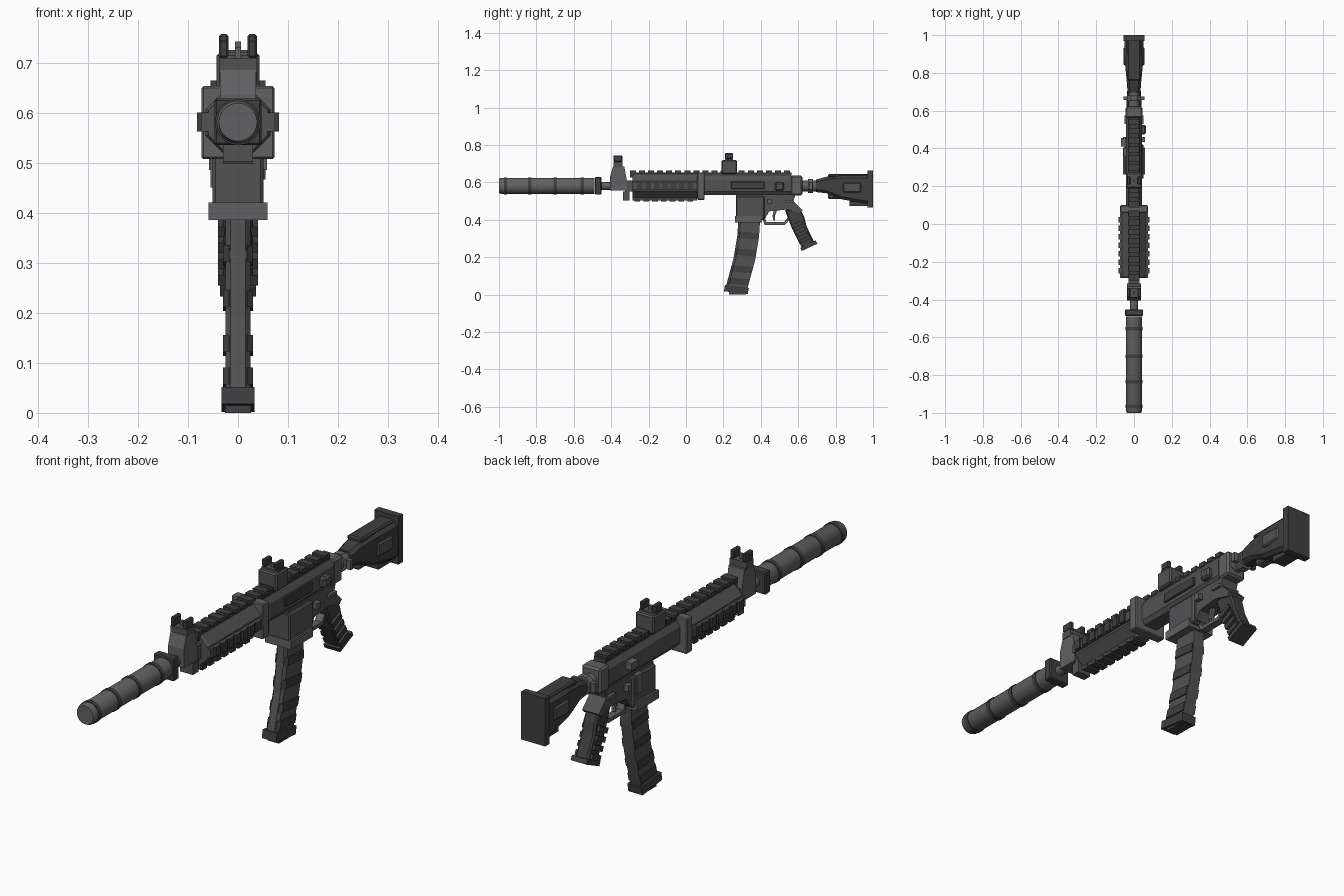
import bpy, bmesh, math
from mathutils import Vector


def tone(name, v):
    m = bpy.data.materials.new(name)
    m.diffuse_color = (v, v, v * 1.04, 1)
    return m


DARK, MID, LIGHT = tone("dark", 0.05), tone("mid", 0.085), tone("light", 0.12)


def finish(name, bm, mat, bevel=0):
    bmesh.ops.recalc_face_normals(bm, faces=bm.faces)
    me = bpy.data.meshes.new(name)
    bm.to_mesh(me)
    bm.free()
    ob = bpy.data.objects.new(name, me)
    bpy.context.collection.objects.link(ob)
    me.materials.append(mat)
    if bevel:
        b = ob.modifiers.new("chamfer", "BEVEL")
        b.width, b.segments, b.limit_method = bevel, 1, "ANGLE"
        b.angle_limit = math.radians(50)
    return ob


def loft(name, rings, mat=MID, bevel=0):
    """Closed solid through rings of equal point count."""
    bm = bmesh.new()
    vs = [[bm.verts.new(p) for p in r] for r in rings]
    n = len(vs[0])
    for a, b in zip(vs, vs[1:]):
        for i in range(n):
            bm.faces.new((a[i], a[(i + 1) % n], b[(i + 1) % n], b[i]))
    bm.faces.new(vs[0])
    bm.faces.new(vs[-1])
    return finish(name, bm, mat, bevel)


def side(name, pts, x0, x1, mat=MID, bevel=0):
    """Extrude a (y, z) side profile along x."""
    return loft(name, [[(x, y, z) for y, z in pts] for x in (x0, x1)], mat, bevel)


def box(name, x0, x1, y0, y1, z0, z1, mat=MID, bevel=0):
    return side(name, [(y0, z0), (y1, z0), (y1, z1), (y0, z1)], x0, x1, mat, bevel)


def lathe(name, prof, n=24, mat=LIGHT, zc=0.581, turn=0.0):
    """Round part along y from (y, radius) steps."""
    ob = loft(name, [[(r * math.cos(math.tau * i / n + turn), y, zc + r * math.sin(math.tau * i / n + turn))
                      for i in range(n)] for y, r in prof], mat)
    if n > 8:
        bpy.context.view_layer.objects.active = ob
        ob.select_set(True)
        bpy.ops.object.shade_smooth_by_angle()
        ob.select_set(False)
    return ob


# Suppressor, rings and barrel
lathe("suppressor", [(-1.0, 0.038), (-0.99, 0.043), (-0.49, 0.043)])
for i, y in enumerate((-0.965, -0.835, -0.70, -0.555)):
    lathe(f"suppressor_ring_{i}", [(y - 0.009, 0.046), (y + 0.009, 0.046)], mat=DARK)
box("suppressor_collar", -0.047, 0.047, -0.487, -0.452, 0.535, 0.628, DARK, 0.004)
lathe("barrel", [(-0.46, 0.021), (0.15, 0.021)], 16)

# Front sight and gas block
side("front_sight_base", [(-0.405, 0.557), (-0.315, 0.557), (-0.315, 0.605), (-0.33, 0.685),
                          (-0.39, 0.685), (-0.405, 0.635)], -0.036, 0.036, LIGHT)
box("gas_block_lug", -0.03, 0.03, -0.338, -0.302, 0.502, 0.55, MID)
box("gas_block", -0.03, 0.03, -0.325, -0.28, 0.55, 0.61, MID)


def sight_head(name, y0, y1, z0, z1):
    zm = z0 + 0.45 * (z1 - z0)
    box(name + "_block", -0.038, 0.038, y0, y1, z0, zm, MID)
    for s in (-1, 1):
        box(f"{name}_ear_{s}", *sorted((s * 0.019, s * 0.038)), y0, y1, zm, z1, DARK, 0.004)
    box(name + "_post", -0.006, 0.006, (y0 + y1) / 2 - 0.006, (y0 + y1) / 2 + 0.006, zm, z1 - 0.015, LIGHT)


sight_head("front_sight", -0.388, -0.34, 0.68, 0.745)

# Rear sight
box("rear_sight_base", -0.043, 0.043, 0.19, 0.272, 0.645, 0.72, MID, 0.006)
sight_head("rear_sight", 0.208, 0.252, 0.70, 0.757)

# Octagonal handguard with rails on four sides
lathe("handguard", [(-0.285, 0.064), (-0.275, 0.07), (0.075, 0.07)], 8, MID, 0.58, math.pi / 8)
box("handguard_rear_cap", -0.073, 0.073, 0.06, 0.1, 0.507, 0.653, LIGHT, 0.004)
for s in (-1, 1):
    box(f"side_rail_{s}", *sorted((s * 0.05, s * 0.074)), -0.285, 0.06, 0.562, 0.6, MID)
    for i in range(7):
        y = -0.262 + i * 0.045
        box(f"side_rail_tooth_{s}_{i}", *sorted((s * 0.07, s * 0.082)), y, y + 0.03, 0.562, 0.6, DARK)
box("bottom_rail", -0.028, 0.028, -0.285, 0.06, 0.504, 0.53, MID)
for i in range(7):
    y = -0.275 + i * 0.047
    box(f"bottom_rail_tooth_{i}", -0.03, 0.03, y, y + 0.03, 0.497, 0.512, DARK)

# Top rail with teeth
box("top_rail", -0.026, 0.026, -0.3, 0.565, 0.625, 0.653, DARK)
for i in range(18):
    y = -0.3 + i * 0.0485
    box(f"top_rail_tooth_{i}", -0.029, 0.029, y, y + 0.032, 0.645, 0.664, DARK)

# Upper receiver
yz = [(-0.03, 0.532), (0.03, 0.532), (0.043, 0.55), (0.043, 0.615), (0.028, 0.638),
      (-0.028, 0.638), (-0.043, 0.615), (-0.043, 0.55)]
loft("upper_receiver", [[(x, y, z) for x, z in yz] for y in (0.095, 0.565)])
box("receiver_rear_block", -0.044, 0.044, 0.56, 0.622, 0.53, 0.636, LIGHT, 0.008)
box("ejection_cover", 0.04, 0.05, 0.24, 0.42, 0.565, 0.605, DARK, 0.003)
box("brass_deflector", 0.035, 0.064, 0.475, 0.525, 0.555, 0.6, MID, 0.008)
box("bolt_catch", -0.055, -0.035, 0.36, 0.4, 0.45, 0.53, LIGHT)
box("charging_handle", -0.07, -0.035, 0.41, 0.455, 0.575, 0.605, LIGHT)
box("magazine_release", -0.058, 0.058, 0.435, 0.46, 0.485, 0.51, LIGHT)
box("selector_switch", -0.05, 0.05, 0.53, 0.575, 0.493, 0.507, LIGHT)

# Lower receiver and flared magazine well
side("lower_receiver", [(0.268, 0.535), (0.268, 0.41), (0.425, 0.41), (0.445, 0.445), (0.54, 0.455),
                        (0.61, 0.435), (0.625, 0.45), (0.575, 0.5), (0.585, 0.535)], -0.038, 0.038, MID)
box("magazine_well", -0.051, 0.051, 0.266, 0.42, 0.4, 0.527, MID, 0.006)
box("magazine_well_flare", -0.059, 0.059, 0.262, 0.405, 0.385, 0.42, LIGHT)

# Trigger guard and trigger
side("trigger_guard", [(0.405, 0.42), (0.42, 0.373), (0.53, 0.373), (0.565, 0.415), (0.55, 0.42),
                       (0.525, 0.388), (0.43, 0.388), (0.42, 0.42)], -0.016, 0.016, LIGHT)
side("trigger", [(0.47, 0.455), (0.462, 0.42), (0.468, 0.395), (0.476, 0.395), (0.475, 0.42), (0.488, 0.455)],
     -0.008, 0.008, LIGHT)

# Curved magazine: centre line (y, z) and tilt, with bands
path = [(0.34, 0.43), (0.332, 0.31), (0.312, 0.19), (0.285, 0.09), (0.27, 0.035)]


def mag_at(z):
    for (ya, za), (yb, zb) in zip(path, path[1:]):
        if zb <= z <= za:
            return ya + (yb - ya) * (za - z) / (za - zb)


def mag_ring(z, hw, hd):
    y = mag_at(z)
    return [(-hw, y - hd + 0.012, z + 0.004), (-hw * 0.6, y - hd, z + 0.004), (hw * 0.6, y - hd, z + 0.004),
            (hw, y - hd + 0.012, z + 0.004), (hw, y + hd, z - 0.004), (-hw, y + hd, z - 0.004)]


loft("magazine", [mag_ring(z, 0.025, 0.058) for _, z in path], MID)
for i, z in enumerate((0.315, 0.225, 0.135, 0.07)):
    loft(f"magazine_band_{i}", [mag_ring(z + d, 0.03, 0.057) for d in (-0.017, 0.017)], DARK)
side("magazine_base", [(0.203, 0.018), (0.33, 0.002), (0.336, 0.036), (0.208, 0.052)], -0.033, 0.033, DARK)
box("magazine_foot", -0.026, 0.026, 0.23, 0.322, 0.0, 0.03, DARK)

# Pistol grip with side ribs and base cap
side("pistol_grip", [(0.528, 0.455), (0.55, 0.395), (0.568, 0.35), (0.622, 0.245), (0.688, 0.275),
                     (0.645, 0.365), (0.632, 0.415), (0.612, 0.455)], -0.03, 0.03, DARK, 0.007)
side("grip_base", [(0.618, 0.233), (0.703, 0.272), (0.694, 0.29), (0.61, 0.25)], -0.036, 0.036, DARK)
d, a = Vector((0.075, -0.155)).normalized(), Vector((0.9, 0.436))
for i in range(4):
    c = Vector((0.594, 0.375)) + d * 0.036 * i
    q = [c + a * u + d * v for u, v in ((-0.03, -0.011), (0.03, -0.011), (0.03, 0.011), (-0.03, 0.011))]
    side(f"grip_rib_{i}", [tuple(p) for p in q], -0.04, 0.04, DARK)

# Buffer tube, ring and shoulder stock
lathe("buffer_tube", [(0.61, 0.029), (0.9, 0.029)], 16)
box("tube_nut", -0.055, 0.055, 0.657, 0.675, 0.562, 0.6, LIGHT)
lathe("tube_ring", [(0.652, 0.04), (0.68, 0.04)], 8, LIGHT, 0.581, math.pi / 8)


def stock_ring(y, hw, zb, zt):
    c = 0.014
    return [(-hw + c, y, zb), (hw - c, y, zb), (hw, y, zb + c), (hw, y, zt - c),
            (hw - c, y, zt), (-hw + c, y, zt), (-hw, y, zt - c), (-hw, y, zb + c)]


loft("stock", [stock_ring(*r) for r in ((0.695, 0.034, 0.548, 0.615), (0.75, 0.038, 0.542, 0.63),
                                       (0.83, 0.046, 0.51, 0.638), (0.9, 0.05, 0.497, 0.638),
                                       (0.975, 0.05, 0.485, 0.638))], DARK)
box("stock_lever", -0.022, 0.022, 0.76, 0.84, 0.512, 0.55, MID, 0.006)
box("stock_cheek", -0.034, 0.034, 0.76, 0.975, 0.625, 0.646, DARK, 0.006)
box("stock_panel", -0.056, 0.056, 0.84, 0.935, 0.545, 0.6, MID, 0.006)
box("stock_toe", -0.03, 0.03, 0.875, 0.97, 0.475, 0.51, DARK)
box("butt_pad", -0.055, 0.055, 0.97, 1.0, 0.466, 0.664, DARK)
